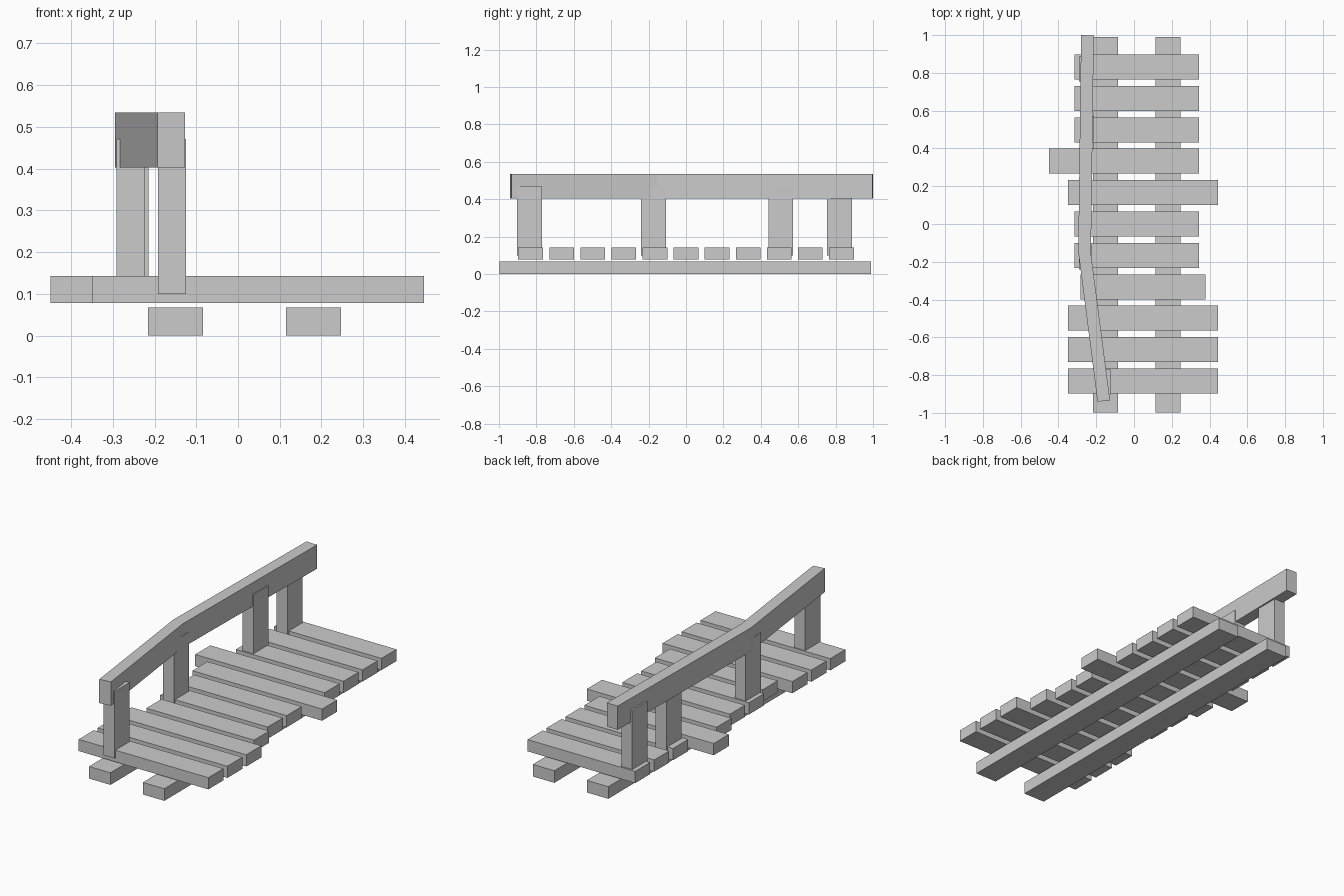
import bpy

if "Cube" in bpy.data.objects:
    bpy.data.objects.remove(bpy.data.objects["Cube"])


def prism(name, outline, z0, z1):
    """Extrude a counter-clockwise xy outline from z0 to z1."""
    n = len(outline)
    verts = [(x, y, z) for z in (z0, z1) for x, y in outline]
    faces = [tuple(reversed(range(n))), tuple(range(n, 2 * n))]
    faces += [(i, (i + 1) % n, n + (i + 1) % n, n + i) for i in range(n)]
    mesh = bpy.data.meshes.new(name)
    mesh.from_pydata(verts, [], faces)
    obj = bpy.data.objects.new(name, mesh)
    bpy.context.collection.objects.link(obj)
    return obj


def box(name, x0, x1, y0, y1, z0, z1):
    return prism(name, [(x0, y0), (x1, y0), (x1, y1), (x0, y1)], z0, z1)


# Two long beams under the deck
box("left_beam", -0.216, -0.084, -0.998, 0.99, 0, 0.067)
box("right_beam", 0.115, 0.247, -0.998, 0.99, 0, 0.067)

# Deck planks, front to back, with uneven ends
long_plank, short_plank = (-0.35, 0.446), (-0.316, 0.345)
spans = [long_plank] * 3 + [(-0.284, 0.378)] + [short_plank] * 2
spans += [long_plank, (-0.449, 0.345)] + [short_plank] * 3
for i, (x0, x1) in enumerate(spans):
    y = (i - 5) * 0.1662
    box(f"deck_plank_{i + 1}", x0, x1, y - 0.066, y + 0.066, 0.078, 0.143)

# Handrail posts, set into the planks and the rail
posts = [(-0.192, -0.903), (-0.291, -0.24), (-0.281, 0.441), (-0.291, 0.755)]
for i, (x, y) in enumerate(posts):
    box(f"rail_post_{i + 1}", x, x + 0.067, y, y + 0.132, 0.1, 0.471)

# Bent handrail
rail = [(-0.193, -0.941), (-0.127, -0.933), (-0.228, -0.155), (-0.213, 0.998),
        (-0.28, 1.0), (-0.295, -0.145)]
prism("handrail", rail, 0.403, 0.535)
